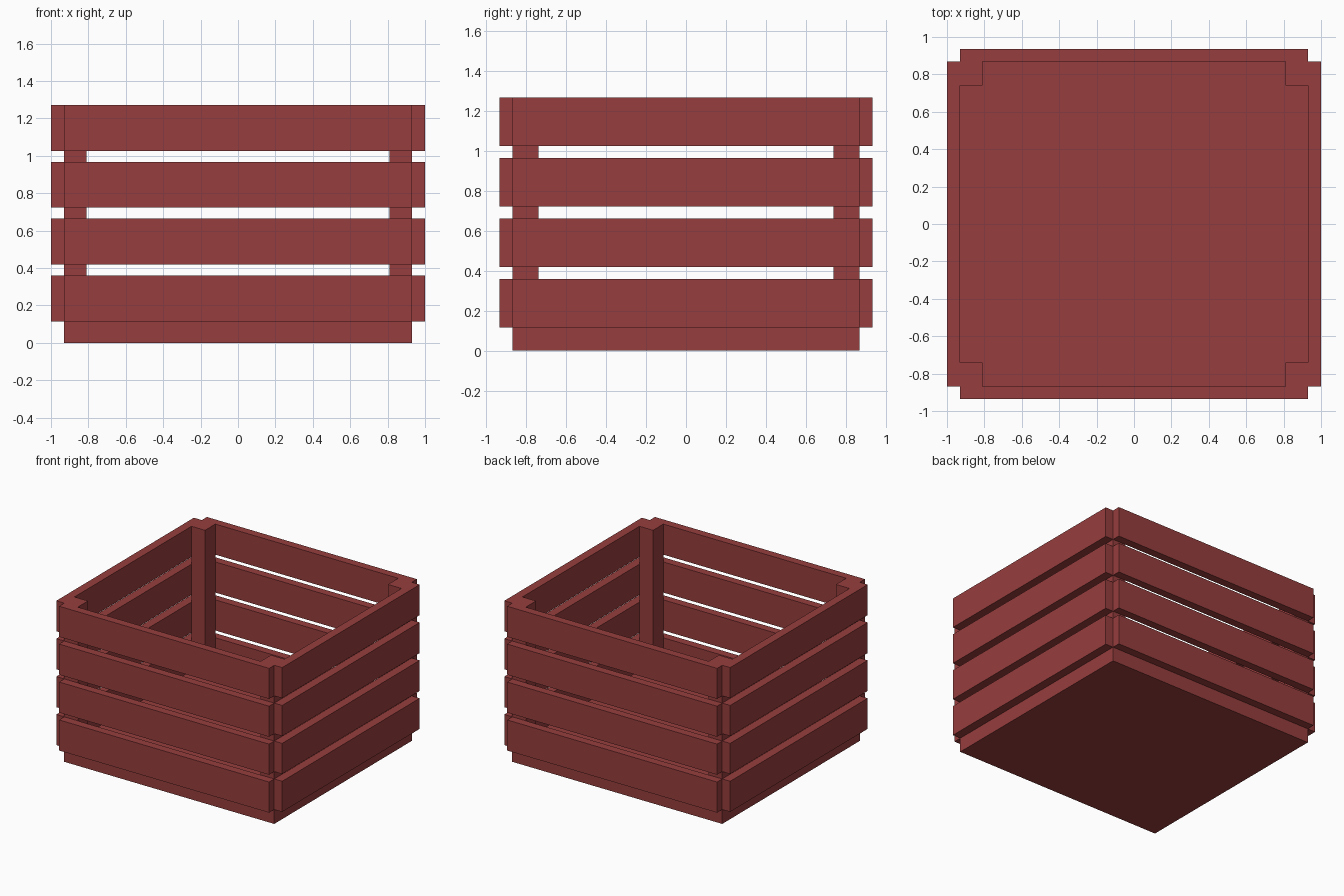
import bpy

if "Cube" in bpy.data.objects:
    bpy.data.objects.remove(bpy.data.objects["Cube"])

X, Y = 0.93, 0.87          # outer faces of the corner posts
TOP, FLOOR = 1.27, 0.115
SLAT_H, PITCH = 0.245, 0.3035

mat = bpy.data.materials.new("red_wood")
mat.diffuse_color = (0.31, 0.047, 0.047, 1)
mat.use_nodes = True
mat.node_tree.nodes["Principled BSDF"].inputs["Base Color"].default_value = mat.diffuse_color


def box(name, lo, hi):
    """Axis-aligned board between two opposite corners."""
    bpy.ops.mesh.primitive_cube_add(size=1, location=[(a + b) / 2 for a, b in zip(lo, hi)])
    ob = bpy.context.object
    ob.name = name
    ob.scale = [b - a for a, b in zip(lo, hi)]
    bpy.ops.object.transform_apply(location=False, rotation=False, scale=True)
    ob.data.materials.append(mat)


# Solid floor panel
box("floor_panel", (-X, -Y, 0), (X, Y, FLOOR))

# Corner posts standing on the floor
for sx, nx in ((-1, "left"), (1, "right")):
    for sy, ny in ((-1, "front"), (1, "back")):
        xs = sorted((sx * 0.81, sx * X))
        ys = sorted((sy * 0.74, sy * Y))
        box(f"{ny}_{nx}_post", (xs[0], ys[0], FLOOR), (xs[1], ys[1], TOP))

# Four rows of slats on each wall, outside the posts
for i in range(4):
    z0 = FLOOR + i * PITCH
    z1 = TOP if i == 3 else z0 + SLAT_H
    box(f"front_slat_{i + 1}", (-X, -0.935, z0), (X, -Y, z1))
    box(f"back_slat_{i + 1}", (-X, Y, z0), (X, 0.935, z1))
    box(f"left_slat_{i + 1}", (-1, -Y, z0), (-X, Y, z1))
    box(f"right_slat_{i + 1}", (X, -Y, z0), (1, Y, z1))
